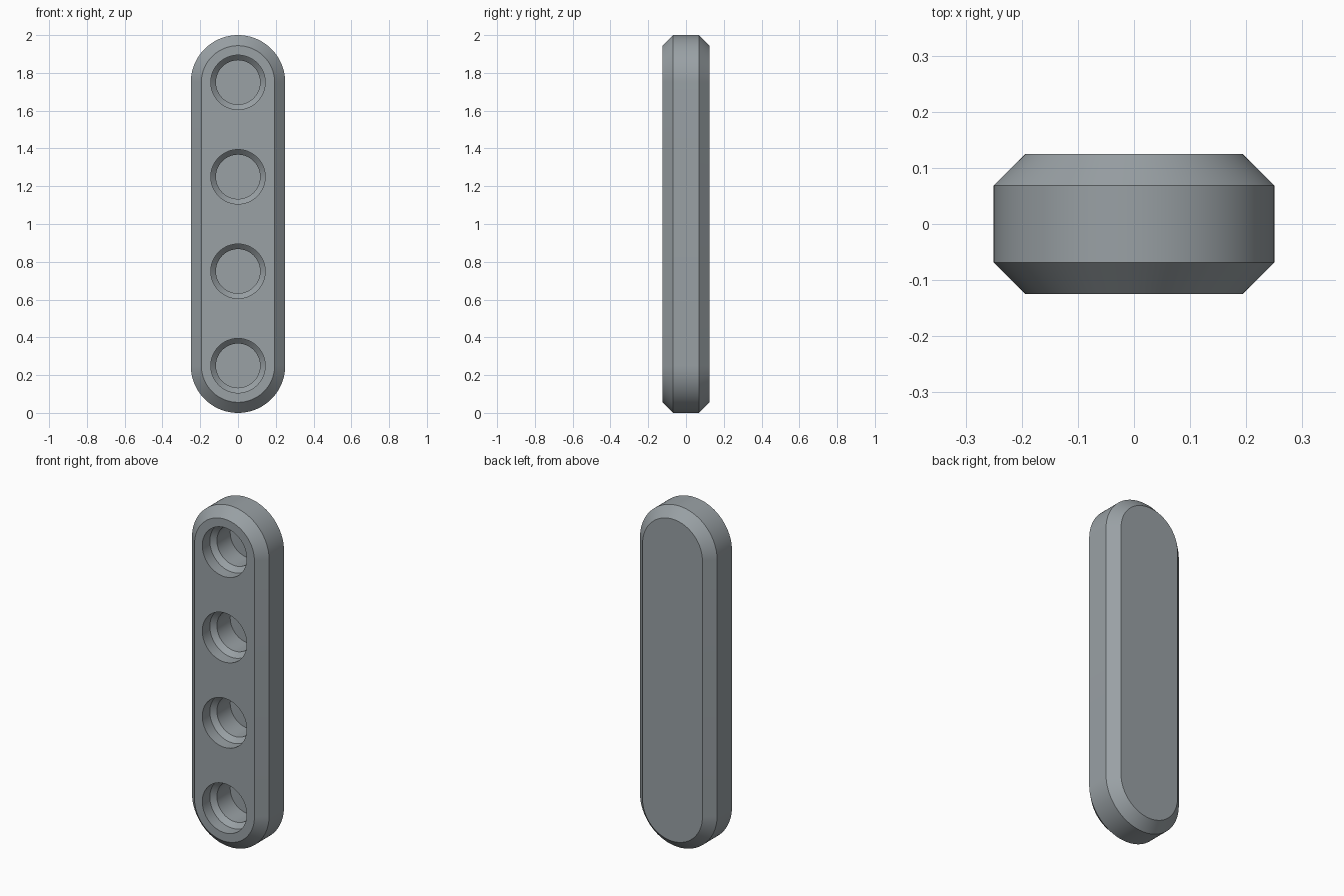
import bpy
import bmesh
from math import sin, cos, pi

default = bpy.data.objects.get("Cube")
if default:
    bpy.data.objects.remove(default, do_unlink=True)

HALF_DEPTH = 0.125
END_R = 0.25
BEVEL = 0.056
MOUTH_R = 0.144
MOUTH_DEPTH = 0.07
HOLE_R = 0.117
HOLE_DEPTH = 0.22
ARC = 48
HOLES = [0.25, 0.75, 1.25, 1.75]
COLOUR = (0.32, 0.355, 0.375, 1)


def stadium(radius, y):
    """Rounded-end outline in the XZ plane."""
    pts = []
    for z, start in ((HOLES[-1], 0), (HOLES[0], pi)):
        for i in range(ARC + 1):
            a = start + pi * i / ARC
            pts.append((radius * cos(a), y, z + radius * sin(a)))
    return pts


def circle(radius, depth, z):
    """Ring at a given depth behind the front face."""
    n = ARC * 2
    return [(radius * cos(2 * pi * i / n), depth - HALF_DEPTH,
             z + radius * sin(2 * pi * i / n)) for i in range(n)]


def loft(bm, rings):
    """Skin matching rings and cap both ends."""
    loops = [[bm.verts.new(p) for p in ring] for ring in rings]
    for a, b in zip(loops, loops[1:]):
        for i in range(len(a)):
            j = (i + 1) % len(a)
            bm.faces.new((a[i], a[j], b[j], b[i]))
    bm.faces.new(loops[0])
    bm.faces.new(loops[-1])


def make_object(name, bm, material):
    bmesh.ops.recalc_face_normals(bm, faces=bm.faces)
    mesh = bpy.data.meshes.new(name)
    bm.to_mesh(mesh)
    bm.free()
    mesh.materials.append(material)
    obj = bpy.data.objects.new(name, mesh)
    bpy.context.collection.objects.link(obj)
    return obj


# Slate grey material
slate = bpy.data.materials.new("slate_grey")
slate.use_nodes = True
slate.diffuse_color = COLOUR
slate.node_tree.nodes["Principled BSDF"].inputs["Base Color"].default_value = COLOUR

# Bar with rounded ends and chamfered rims
bm = bmesh.new()
inner = HALF_DEPTH - BEVEL
loft(bm, [stadium(END_R - BEVEL, -HALF_DEPTH), stadium(END_R, -inner),
          stadium(END_R, inner), stadium(END_R - BEVEL, HALF_DEPTH)])
bar = make_object("bar_body", bm, slate)

# Blind holes: wide mouth, sloped shoulder, narrower bore
bm = bmesh.new()
shoulder = MOUTH_DEPTH + MOUTH_R - HOLE_R
for z in HOLES:
    loft(bm, [circle(MOUTH_R, -0.05, z), circle(MOUTH_R, MOUTH_DEPTH, z),
              circle(HOLE_R, shoulder, z), circle(HOLE_R, HOLE_DEPTH, z)])
cutter = make_object("hole_cutter", bm, slate)
cutter.hide_render = True

cut = bar.modifiers.new("Holes", 'BOOLEAN')
cut.operation = 'DIFFERENCE'
cut.solver = 'EXACT'
cut.object = cutter

bpy.ops.object.select_all(action='DESELECT')
bar.select_set(True)
bpy.context.view_layer.objects.active = bar
bpy.ops.object.modifier_apply(modifier=cut.name)
bpy.data.objects.remove(cutter, do_unlink=True)
bpy.ops.object.shade_smooth_by_angle()
